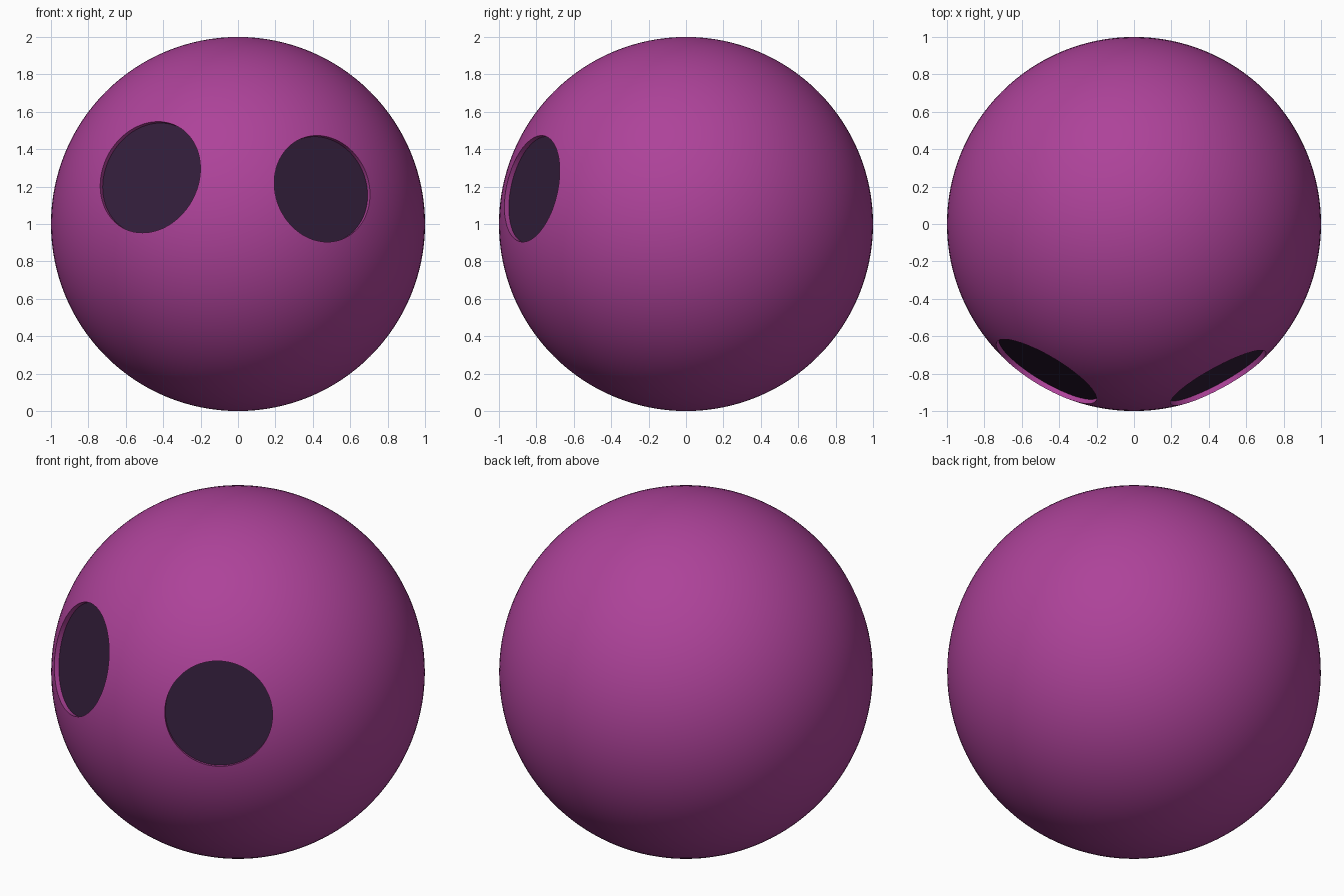
import bpy
import bmesh
from mathutils import Vector, Matrix

if "Cube" in bpy.data.objects:
    bpy.data.objects.remove(bpy.data.objects["Cube"])

CENTRE = Vector((0, 0, 1))
RECESS = 0.03  # depth of eye floor below the rim plane


def material(name, rgb):
    m = bpy.data.materials.new(name)
    m.diffuse_color = (*rgb, 1)
    m.use_nodes = True
    m.node_tree.nodes["Principled BSDF"].inputs["Base Color"].default_value = m.diffuse_color
    return m


purple = material("purple", (0.42, 0.055, 0.32))
dark = material("dark", (0.033, 0.013, 0.043))


def add_object(name, bm, mat):
    mesh = bpy.data.meshes.new(name)
    bm.to_mesh(mesh)
    bm.free()
    mesh.materials.append(mat)
    ob = bpy.data.objects.new(name, mesh)
    bpy.context.collection.objects.link(ob)
    return ob


# Ball body
bm = bmesh.new()
bmesh.ops.create_uvsphere(bm, u_segments=128, v_segments=64, radius=1,
                          matrix=Matrix.Translation(CENTRE))
body = add_object("ball_body", bm, purple)


def eye(name, direction, radius):
    """Cut a shallow round recess and lay a dark disc on its floor."""
    n = Vector(direction).normalized()
    floor = (1 - radius ** 2) ** 0.5 - RECESS
    turn = n.to_track_quat('Z', 'Y').to_matrix().to_4x4()

    bm = bmesh.new()
    bmesh.ops.create_cone(bm, cap_ends=True, segments=96, radius1=radius,
                          radius2=radius, depth=0.5,
                          matrix=Matrix.Translation(CENTRE + n * (floor + 0.25)) @ turn)
    cutter = add_object(name + "_cutter", bm, purple)
    cutter.hide_render = True
    mod = body.modifiers.new(name, 'BOOLEAN')
    mod.operation = 'DIFFERENCE'
    mod.solver = 'EXACT'
    mod.object = cutter
    bpy.context.view_layer.objects.active = body
    bpy.ops.object.modifier_apply(modifier=mod.name)
    bpy.data.objects.remove(cutter)

    bm = bmesh.new()
    bmesh.ops.create_circle(bm, cap_ends=True, segments=96, radius=radius,
                            matrix=Matrix.Translation(CENTRE + n * (floor + 0.002)) @ turn)
    add_object(name, bm, dark)


# Eyes: the left one is slightly larger and higher
eye("right_eye", (0.47, -0.86, 0.197), 0.29)
eye("left_eye", (-0.493, -0.829, 0.263), 0.308)

# Smooth ball with crisp recess edges
bpy.ops.object.select_all(action='DESELECT')
body.select_set(True)
bpy.context.view_layer.objects.active = body
bpy.ops.object.shade_smooth_by_angle(angle=0.26)
